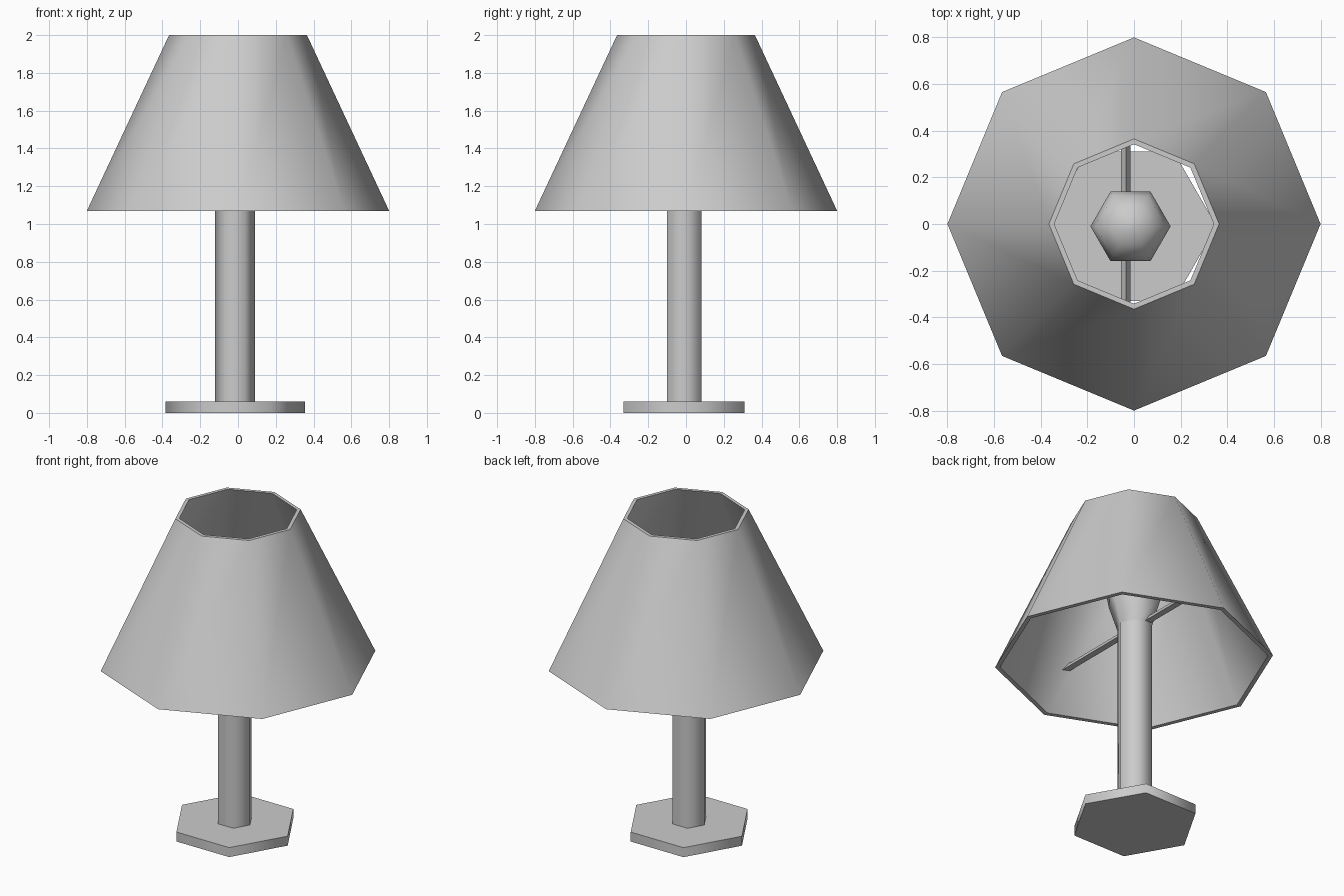
import bpy
import bmesh
import math

cube = bpy.data.objects.get("Cube")
if cube:
    bpy.data.objects.remove(cube, do_unlink=True)

# One plain grey for the whole lamp
grey = bpy.data.materials.new("plain_grey")
grey.use_nodes = True
colour = (0.6, 0.6, 0.6, 1)
grey.diffuse_color = colour
grey.node_tree.nodes["Principled BSDF"].inputs["Base Color"].default_value = colour


def finish(name, bm, location):
    bmesh.ops.recalc_face_normals(bm, faces=bm.faces)
    mesh = bpy.data.meshes.new(name)
    bm.to_mesh(mesh)
    bm.free()
    mesh.materials.append(grey)
    obj = bpy.data.objects.new(name, mesh)
    obj.location = location
    bpy.context.collection.objects.link(obj)
    bpy.ops.object.select_all(action="DESELECT")
    obj.select_set(True)
    bpy.context.view_layer.objects.active = obj
    bpy.ops.object.shade_smooth_by_angle(angle=math.radians(62))
    return obj


def lathe(name, profile, sides, location=(0, 0, 0), closed=False):
    """Turn (radius, height) points around z; open profiles get end caps."""
    bm = bmesh.new()
    rings = []
    for radius, z in profile:
        angles = [math.tau * i / sides for i in range(sides)]
        rings.append([bm.verts.new((radius * math.cos(a), radius * math.sin(a), z))
                      for a in angles])
    pairs = list(zip(rings, rings[1:]))
    if closed:
        pairs.append((rings[-1], rings[0]))
    else:
        bm.faces.new(rings[0])
        bm.faces.new(rings[-1])
    for low, high in pairs:
        for i in range(sides):
            j = (i + 1) % sides
            bm.faces.new((low[i], low[j], high[j], high[i]))
    return finish(name, bm, location)


centre = (-0.015, -0.01, 0)

# Hexagonal foot and post
lathe("base", [(0.37, 0), (0.37, 0.06)], 6, centre)
lathe("post", [(0.106, 0.06), (0.106, 1.3)], 6, centre)

# Flared bulb with a rounded top
lathe("bulb", [(0.106, 1.3), (0.16, 1.47), (0.172, 1.54), (0.15, 1.63),
               (0.09, 1.69), (0.02, 1.71)], 6, centre)

# Hollow octagonal shade
lathe("shade", [(0.8, 1.07), (0.365, 2), (0.342, 2), (0.772, 1.07)], 8, closed=True)

# Triangular crossbar that carries the shade
bm = bmesh.new()
ends = [[bm.verts.new((x, y, z)) for x, z in ((-0.02, 0), (0.02, 0), (0, 0.035))]
        for y in (-0.655, 0.655)]
for end in ends:
    bm.faces.new(end)
for i in range(3):
    j = (i + 1) % 3
    bm.faces.new((ends[0][i], ends[0][j], ends[1][j], ends[1][i]))
finish("crossbar", bm, (-0.035, 0, 1.31))
